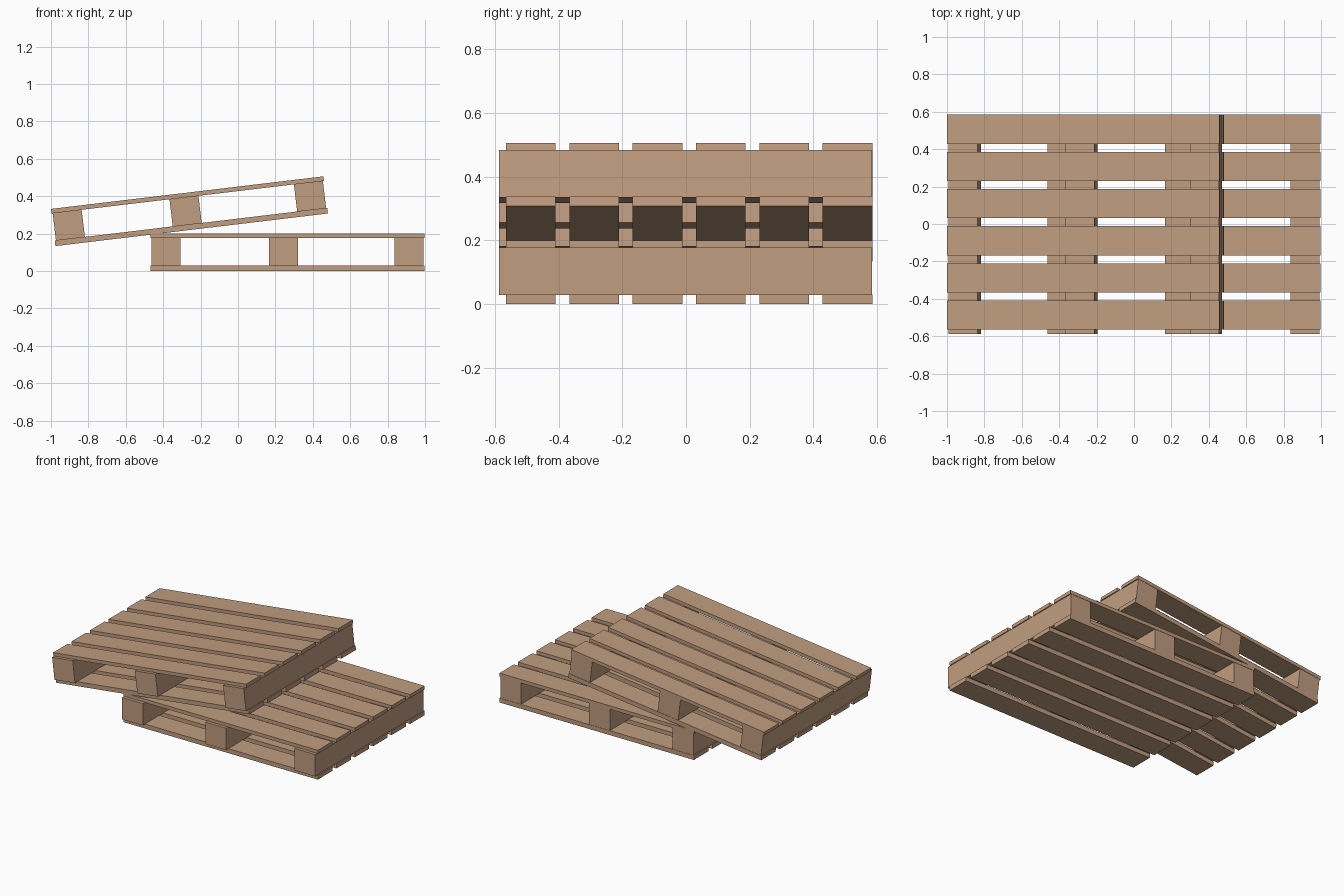
import bpy
import math
from mathutils import Matrix, Vector

if "Cube" in bpy.data.objects:
    bpy.data.objects.remove(bpy.data.objects["Cube"])

wood = bpy.data.materials.new("pale_brown_wood")
wood.diffuse_color = (0.527, 0.337, 0.216, 1)
wood.use_nodes = True
wood.node_tree.nodes["Principled BSDF"].inputs["Base Color"].default_value = wood.diffuse_color

LENGTH = 1.467


def box(name, x, y, z, place):
    """Box from (min, max) ranges in pallet space, placed by a matrix."""
    bpy.ops.mesh.primitive_cube_add(size=1)
    ob = bpy.context.object
    ob.name = name
    size = [b - a for a, b in (x, y, z)]
    mid = Vector([(a + b) / 2 for a, b in (x, y, z)])
    ob.data.transform(place @ Matrix.Translation(mid) @ Matrix.Diagonal((*size, 1)))
    ob.data.materials.append(wood)


def pallet(prefix, place):
    # six top and six bottom boards running along x
    for i in range(6):
        y0 = -0.565 + i * 0.1988
        y = (y0, y0 + 0.156)
        box(f"{prefix}_top_board_{i + 1}", (0, LENGTH), y, (0.176, 0.2), place)
        box(f"{prefix}_bottom_board_{i + 1}", (0, LENGTH), y, (0, 0.03), place)
    # three cross beams running along y
    for i, x0 in enumerate((0.006, 0.635, 1.305)):
        box(f"{prefix}_cross_beam_{i + 1}", (x0, x0 + 0.156), (-0.587, 0.583),
            (0.0285, 0.178), place)


# flat pallet on the floor, second pallet leaning across it
pallet("lower", Matrix.Translation((-0.469, 0, 0)))
pallet("upper", Matrix.Translation((-0.976, 0, 0.133))
       @ Matrix.Rotation(math.radians(-6.82), 4, 'Y'))
